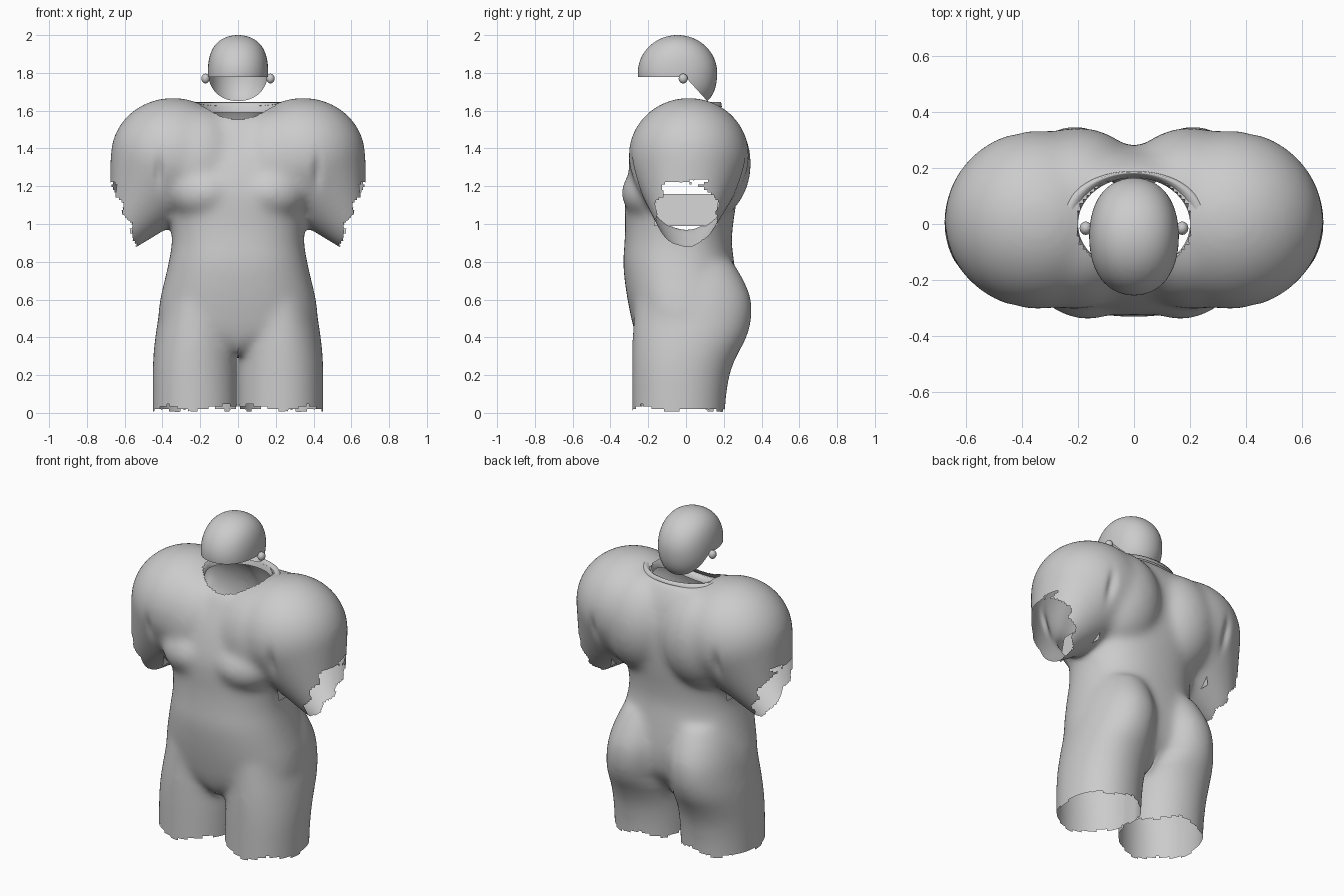
import bpy, bmesh, math
from mathutils import Matrix, Vector

if "Cube" in bpy.data.objects:
    bpy.data.objects.remove(bpy.data.objects["Cube"])

grey = bpy.data.materials.new("plain_grey")
grey.diffuse_color = (0.6, 0.6, 0.6, 1)
grey.use_nodes = True
grey.node_tree.nodes["Principled BSDF"].inputs["Base Color"].default_value = grey.diffuse_color


def add_object(name, bm):
    mesh = bpy.data.meshes.new(name)
    bm.normal_update()
    bm.to_mesh(mesh)
    bm.free()
    mesh.materials.append(grey)
    mesh.shade_smooth()
    ob = bpy.data.objects.new(name, mesh)
    bpy.context.collection.objects.link(ob)
    return ob


def ellipsoid(bm, centre, radii, u=48, v=32):
    m = Matrix.Translation(centre) @ Matrix.Diagonal((*radii, 1))
    return bmesh.ops.create_uvsphere(bm, u_segments=u, v_segments=v, radius=1, matrix=m)["verts"]


def bridge(bm, rings):
    n = len(rings[0])
    for a, b in zip(rings, rings[1:]):
        for i in range(n):
            j = (i + 1) % n
            bm.faces.new((a[i], a[j], b[j], b[i]))


def smooth_rows(rows, steps=5):
    """Curve smoothly through the rows."""
    pts = [rows[0]] + rows + [rows[-1]]
    out = []
    for k in range(len(rows) - 1):
        p0, p1, p2, p3 = pts[k:k + 4]
        for i in range(steps):
            t = i / steps
            out.append([b + .5 * t * (c - a + t * (2 * a - 5 * b + 4 * c - d + t * (3 * (b - c) + d - a)))
                        for a, b, c, d in zip(p0, p1, p2, p3)])
    return out + [rows[-1]]


def loft(bm, rows, side=1, n=48, power=2.3):
    """Closed loft; rows are (z, centre x, half width, front y, back y), bottom to top."""
    rings = []
    for z, cx, hw, yf, yb in smooth_rows(rows):
        ring = []
        for i in range(n):
            a = 2 * math.pi * i / n
            c, s = (math.copysign(abs(t) ** (2 / power), t) for t in (math.cos(a), math.sin(a)))
            ring.append(bm.verts.new((side * cx + hw * c, (yf + yb) / 2 + (yb - yf) / 2 * s, z)))
        rings.append(ring)
    bridge(bm, rings)
    bm.faces.new(rings[0][::-1])
    bm.faces.new(rings[-1])


def saw(t):
    return abs((t % 1) * 2 - 1)


# Suit volumes: trunk, legs, chest, upper back, puffed sleeves
bm = bmesh.new()
loft(bm, [(0.31, 0, .06, -.21, .15), (0.37, 0, .20, -.25, .19), (0.44, 0, .38, -.275, .24),
          (0.5, 0, .42, -.29, .265), (0.6, 0, .413, -.31, .275), (0.7, 0, .39, -.325, .268),
          (0.8, 0, .367, -.333, .255), (0.9, 0, .351, -.326, .243), (1.0, 0, .355, -.322, .25),
          (1.1, 0, .372, -.325, .265), (1.2, 0, .385, -.32, .275), (1.35, 0, .37, -.28, .28),
          (1.48, 0, .32, -.225, .255), (1.56, 0, .28, -.175, .225), (1.63, 0, .24, -.07, .18)])
for s in (-1, 1):
    loft(bm, [(-.15, .234, .219, -.285, .205), (0.05, .234, .219, -.285, .21),
              (0.2, .234, .219, -.286, .232), (0.3, .232, .217, -.286, .27),
              (0.4, .225, .214, -.284, .322), (0.5, .215, .208, -.278, .348),
              (0.6, .205, .20, -.27, .346), (0.7, .195, .18, -.24, .308),
              (0.8, .18, .15, -.18, .25)], s, power=2.1)
    ellipsoid(bm, (s * .165, -.15, 1.165), (.21, .192, .16))
    ellipsoid(bm, (s * .21, -.06, 1.32), (.26, .245, .30))
    ellipsoid(bm, (s * .20, .10, 1.32), (.25, .245, .31))
    # sleeve: hull of the shoulder ball and a slanted cuff ring
    arm = ellipsoid(bm, (s * .345, .015, 1.362), (.33, .32, .307))
    for i in range(32):
        a = 2 * math.pi * i / 32
        r = .15 * math.cos(a)
        arm.append(bm.verts.new((s * (.623 + .37 * r), .14 * math.sin(a), .995 + .93 * r)))
    hull = bmesh.ops.convex_hull(bm, input=arm)
    inside = [v for v in hull["geom_interior"] if isinstance(v, bmesh.types.BMVert)]
    bmesh.ops.delete(bm, geom=inside, context='VERTS')
bmesh.ops.recalc_face_normals(bm, faces=bm.faces)
suit = add_object("suit_body", bm)

# Fuse the volumes into one soft skin
m = suit.modifiers.new("fuse", 'REMESH')
m.mode = 'VOXEL'
m.voxel_size = 0.0135
m.use_smooth_shade = True
m = suit.modifiers.new("soften", 'SMOOTH')
m.factor = 0.5
m.iterations = 50
bpy.context.view_layer.objects.active = suit
suit.select_set(True)
for name in ("fuse", "soften"):
    bpy.ops.object.modifier_apply(modifier=name)

bm = bmesh.new()
bm.from_mesh(suit.data)
for v in bm.verts:
    x, y, z = v.co
    # armpit creases
    v.co.y *= 1 - .06 * math.exp(-((abs(x) - .42) / .025) ** 2 - ((z - 1.27) / .08) ** 2)
    # close the inner thighs together
    if z < .42 and abs(x) < .2:
        k = min(1, (.42 - z) / .08)
        near = max(.002, abs(x) - .021 * (1 - abs(x) / .2))
        v.co.x = math.copysign(abs(x) + k * (near - abs(x)), x)


# Open the neck, torn cuffs and torn leg ends
def is_open(c):
    x, y, z = abs(c.x), c.y, c.z
    neck = z > 1.3 and (x / .205) ** 2 + (y / .175) ** 2 < 1
    d = (x - .59) * .93 - (z - 1.065) * .37
    cuff = .8 < z < 1.235 and x > .45 and d > -.005 + .03 * saw(z * 9 + y * 3)
    leg = z < .008 + .035 * saw(x * 3.4 + y * 1.5 + .1)
    return neck or cuff or leg


gone = [f for f in bm.faces if is_open(f.calc_center_median())]
bmesh.ops.delete(bm, geom=gone, context='FACES')
bm.to_mesh(suit.data)
bm.free()
if not suit.data.materials:
    suit.data.materials.append(grey)
suit.data.shade_smooth()

# Inner side panels below the armholes
for s, name in ((-1, "left_inner_panel"), (1, "right_inner_panel")):
    bm = bmesh.new()
    rows = []
    for k in range(5):
        t = k / 4
        rows.append([bm.verts.new((s * (.40 - .03 * t), (i / 6 - 1) * .17, .99 + .17 * t))
                     for i in range(13)])
    for a, b in zip(rows, rows[1:]):
        for i in range(12):
            bm.faces.new((a[i], a[i + 1], b[i + 1], b[i]))
    add_object(name, bm)

# Collar band, dipping at the front
bm = bmesh.new()
rings = []
for rx, yf, yb, side_z, front_z in ((.272, -.225, .19, 1.62, 1.455), (.255, -.218, .186, 1.645, 1.49),
                                    (.23, -.195, .18, 1.642, 1.525), (.203, -.172, .172, 1.62, 1.53),
                                    (.20, -.165, .165, 1.59, 1.49)):
    ring = []
    for i in range(64):
        a = 2 * math.pi * i / 64
        c, s = math.cos(a), math.sin(a)
        z = side_z - (side_z - front_z) * max(0, -s) ** 1.6
        ring.append(bm.verts.new((rx * c, s * (yb if s > 0 else -yf), z)))
    rings.append(ring)
bridge(bm, rings)
bmesh.ops.recalc_face_normals(bm, faces=bm.faces)
add_object("collar", bm)

# Cap shell, cut straight at the front and lower at the nape
bm = bmesh.new()
ellipsoid(bm, (0, -.045, 1.8), (.16, .21, .2), 56, 40)
for v in bm.verts:  # fuller sides and nape
    t = (v.co.z - 1.8) / .2
    u = (v.co.y + .045) / .21
    v.co.x *= 1 + .22 * t * t + .12 * u * u
    if t < 0 and u > 0:
        v.co.y += .05 * u * t * t
brim, nape = Vector((0, 0, 1)), Vector((0, 1, .91)).normalized()
p = Vector((0, -.002, 1.777))
for n in (brim, nape):
    bmesh.ops.bisect_plane(bm, geom=bm.verts[:] + bm.edges[:] + bm.faces[:],
                           dist=1e-5, plane_co=p, plane_no=n)
gone = [f for f in bm.faces
        if (f.calc_center_median() - p).dot(brim) < 0 and (f.calc_center_median() - p).dot(nape) < 0]
bmesh.ops.delete(bm, geom=gone, context='FACES')
add_object("cap", bm)

# Ear tabs
for s, name in ((-1, "left_ear_tab"), (1, "right_ear_tab")):
    bm = bmesh.new()
    ellipsoid(bm, (s * .172, -.015, 1.77), (.022, .024, .026), 16, 10)
    add_object(name, bm)
